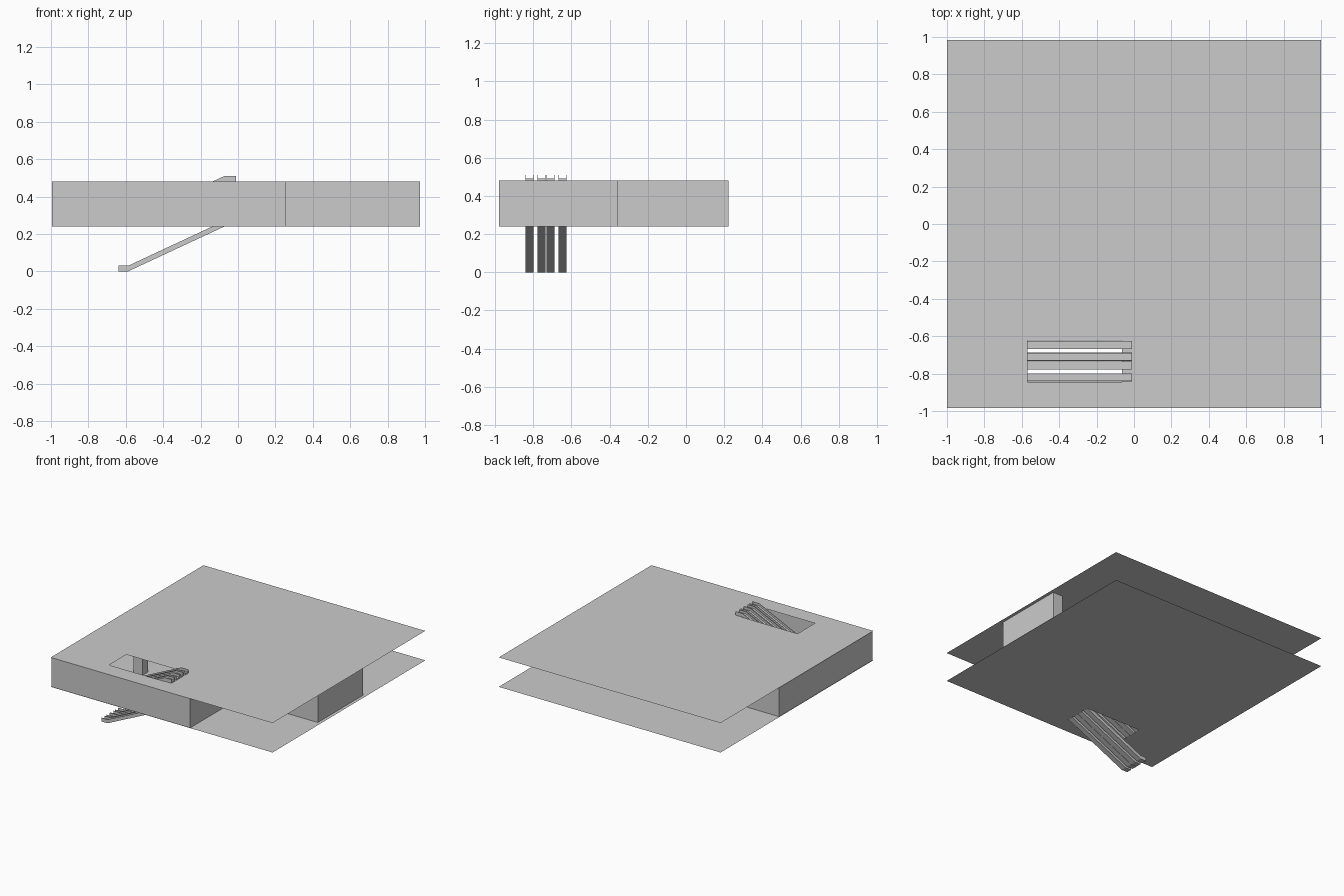
import bpy, bmesh

if "Cube" in bpy.data.objects:
    bpy.data.objects.remove(bpy.data.objects["Cube"])

LEVELS = (0.24, 0.48)


def make_object(name, bm):
    mesh = bpy.data.meshes.new(name)
    bm.to_mesh(mesh)
    bm.free()
    obj = bpy.data.objects.new(name, mesh)
    bpy.context.collection.objects.link(obj)
    return obj


def add_profile(bm, points, y0, y1):
    """Side profile in x/z extruded along y."""
    face = bm.faces.new([bm.verts.new((x, y0, z)) for x, z in points])
    res = bmesh.ops.extrude_face_region(bm, geom=[face])
    moved = [v for v in res["geom"] if isinstance(v, bmesh.types.BMVert)]
    bmesh.ops.translate(bm, vec=(0, y1 - y0, 0), verts=moved)


# floor sheets with the stairwell opening left out
def floor_sheet(name, z):
    bm = bmesh.new()
    xs = (-1, -0.57, -0.065, 1)
    ys = (-0.983, -0.845, -0.622, 0.983)
    grid = [[bm.verts.new((x, y, z)) for y in ys] for x in xs]
    for i in range(3):
        for j in range(3):
            if (i, j) != (1, 1):
                bm.faces.new((grid[i][j], grid[i + 1][j],
                              grid[i + 1][j + 1], grid[i][j + 1]))
    # merge coplanar quads so each sheet reads as one clean surface
    bmesh.ops.dissolve_limit(bm, angle_limit=0.01, verts=bm.verts, edges=bm.edges)
    make_object(name, bm)


floor_sheet("lower_floor", LEVELS[0])
floor_sheet("upper_floor", LEVELS[1])

# thin outer walls following the stepped floor plan
plan = [(-0.995, -0.98), (0.255, -0.98), (0.255, -0.362), (0.973, -0.362),
        (0.973, 0.222), (0.885, 0.222), (0.885, 0.0), (0.255, 0.0),
        (0.255, 0.222), (-0.995, 0.222)]
bm = bmesh.new()
low = [bm.verts.new((x, y, LEVELS[0])) for x, y in plan]
top = [bm.verts.new((x, y, LEVELS[1])) for x, y in plan]
for i in range(len(plan)):
    j = (i + 1) % len(plan)
    bm.faces.new((low[i], low[j], top[j], top[i]))
make_object("outer_walls", bm)

# interior shaft glimpsed through the stairwell
bm = bmesh.new()
add_profile(bm, [(-0.64, 0.24), (-0.56, 0.24), (-0.56, 0.48), (-0.64, 0.48)],
            -0.43, -0.36)
bmesh.ops.recalc_face_normals(bm, faces=bm.faces)
make_object("interior_shaft", bm)


# moving stairs: a sloped deck between two thin side panels
def stair_profile(z, h):
    under = [(-0.64, 0), (-0.587, 0), (-0.072, 0.24), (-0.01, 0.24)]
    return ([(x, z + dz) for x, dz in under]
            + [(x, z + dz + h) for x, dz in reversed(under)])


def stair(name, y, z):
    bm = bmesh.new()
    half, panel = 0.022, 0.004
    add_profile(bm, stair_profile(z, 0.012), y - half + panel, y + half - panel)
    add_profile(bm, stair_profile(z, 0.03), y - half, y - half + panel)
    add_profile(bm, stair_profile(z, 0.03), y + half - panel, y + half)
    bmesh.ops.recalc_face_normals(bm, faces=bm.faces)
    make_object(name, bm)


for level, z in (("lower", 0.0), ("upper", 0.24)):
    for n, y in enumerate((-0.82, -0.757, -0.71, -0.647), 1):
        stair(f"{level}_moving_stair_{n}", y, z)
